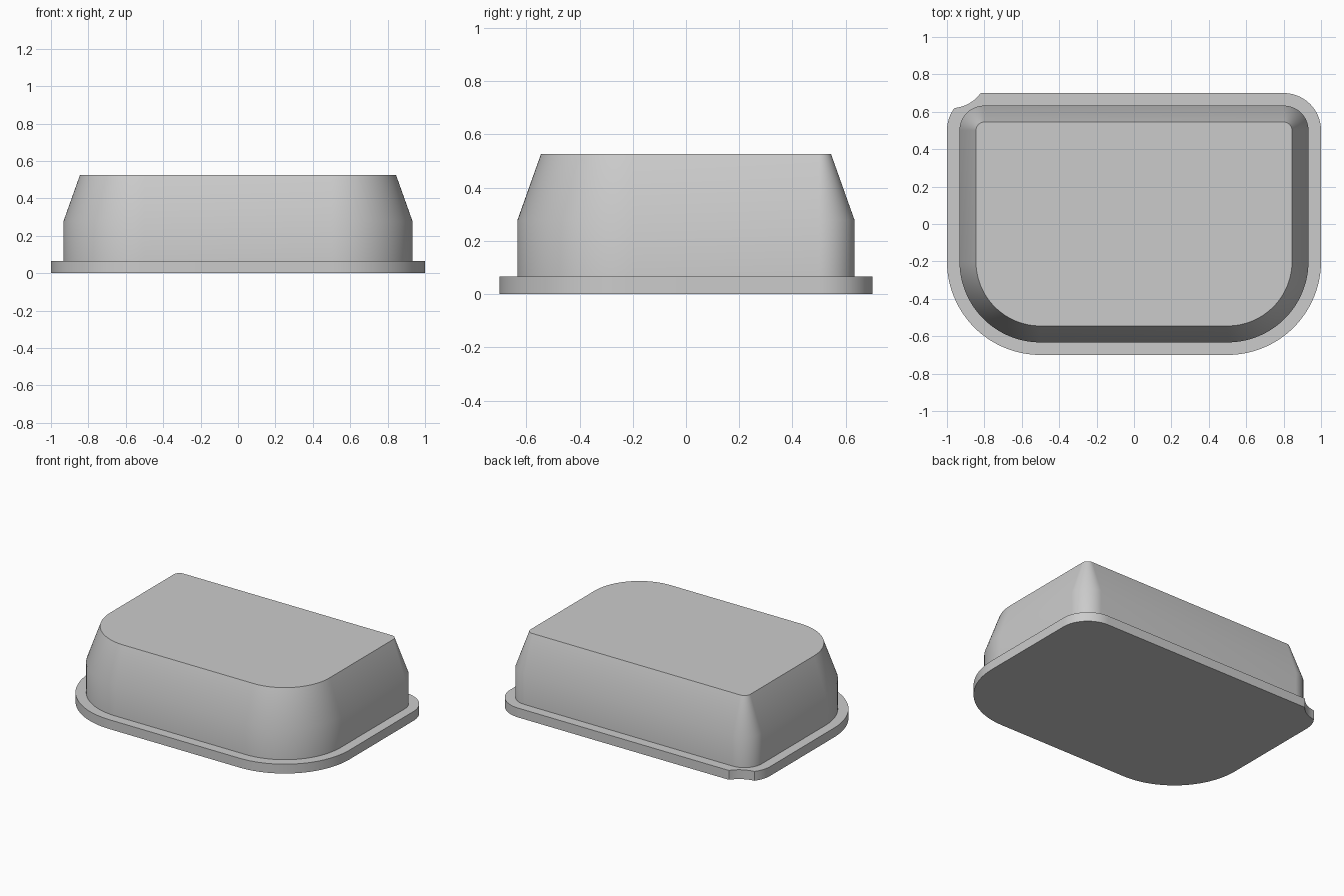
import bpy, bmesh
from math import radians, sin, cos, atan2, pi, hypot

cube = bpy.data.objects.get("Cube")
if cube:
    bpy.data.objects.remove(cube, do_unlink=True)

grey = bpy.data.materials.new("plain_grey")
grey.use_nodes = True
colour = (0.6, 0.6, 0.6, 1)
grey.diffuse_color = colour
grey.node_tree.nodes["Principled BSDF"].inputs["Base Color"].default_value = colour

HALF_X, HALF_Y = 1.0, 0.7
BACK_R, FRONT_R = 0.2, 0.5


def arc(cx, cy, r, start, end, steps):
    angles = [radians(start + (end - start) * i / steps) for i in range(steps + 1)]
    return [(cx + r * cos(a), cy + r * sin(a)) for a in angles]


def notched_corner(cx, cy, r):
    """Rounded corner with a concave bite taken out of it."""
    first = arc(cx, cy, r, 90, 96, 2)
    last = arc(cx, cy, r, 143, 180, 10)
    nx, ny = -0.98, 0.81
    (ax, ay), (bx, by) = first[-1], last[0]
    a, b = atan2(ay - ny, ax - nx), atan2(by - ny, bx - nx)
    ra, rb = hypot(ax - nx, ay - ny), hypot(bx - nx, by - ny)
    bite = []
    for i in range(1, 12):
        t = i / 12
        ang, rad = a + (b - a) * t, ra + (rb - ra) * t
        bite.append((nx + rad * cos(ang), ny + rad * sin(ang)))
    return first + bite + last


def outline(inset=0.0, notch=False):
    """Rounded rectangle with tight back corners and wide front corners."""
    bx, by = HALF_X - BACK_R, HALF_Y - BACK_R
    fx, fy = HALF_X - FRONT_R, HALF_Y - FRONT_R
    rb, rf = BACK_R - inset, FRONT_R - inset
    pts = arc(bx, by, rb, 0, 90, 24)
    pts += notched_corner(-bx, by, rb) if notch else arc(-bx, by, rb, 90, 180, 24)
    pts += arc(-fx, -fy, rf, 180, 270, 32)
    pts += arc(fx, -fy, rf, 270, 360, 32)
    return pts


def loft(name, levels):
    """Skin a closed solid through (height, outline) levels."""
    bm = bmesh.new()
    rings = [[bm.verts.new((x, y, z)) for x, y in pts] for z, pts in levels]
    count = len(rings[0])
    for low, high in zip(rings, rings[1:]):
        for i in range(count):
            j = (i + 1) % count
            bm.faces.new((low[i], low[j], high[j], high[i]))
    bm.faces.new(rings[0][::-1])
    bm.faces.new(rings[-1])
    mesh = bpy.data.meshes.new(name)
    bm.to_mesh(mesh)
    bm.free()
    mesh.materials.append(grey)
    obj = bpy.data.objects.new(name, mesh)
    bpy.context.collection.objects.link(obj)
    bpy.ops.object.select_all(action="DESELECT")
    obj.select_set(True)
    bpy.context.view_layer.objects.active = obj
    bpy.ops.object.shade_smooth_by_angle(angle=pi / 6)
    return obj


# Thin flange with the notched back corner
flange = outline(notch=True)
loft("base_flange", [(0, flange), (0.065, flange)])

# Body: straight wall, then a tapered upper wall
wall = outline(0.067)
loft("body", [(0.03, wall), (0.278, wall), (0.525, outline(0.155))])
